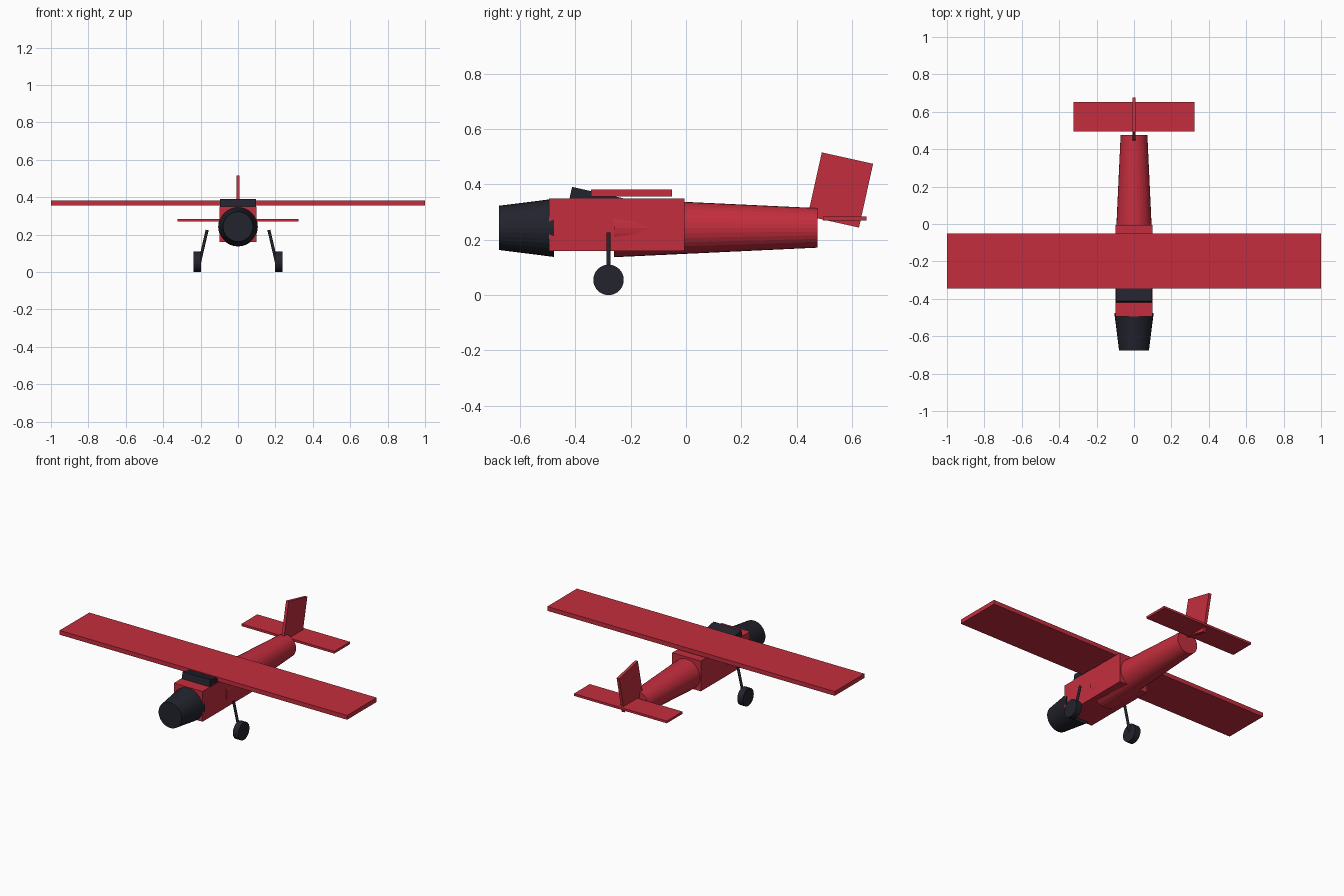
import bpy
from math import radians, pi
from mathutils import Matrix, Vector

cube = bpy.data.objects.get("Cube")
if cube:
    bpy.data.objects.remove(cube, do_unlink=True)


def make_material(name, colour):
    mat = bpy.data.materials.new(name)
    mat.use_nodes = True
    mat.diffuse_color = (*colour, 1)
    mat.node_tree.nodes["Principled BSDF"].inputs["Base Color"].default_value = (*colour, 1)
    return mat


RED = make_material("red paint", (0.55, 0.027, 0.048))
DARK = make_material("dark grey", (0.016, 0.017, 0.026))


def finish(name, mat):
    obj = bpy.context.object
    obj.name = obj.data.name = name
    obj.data.materials.append(mat)
    return obj


def box(name, mat, centre, size, tilt=0):
    """Box with the given full size, tilted about the x axis."""
    bpy.ops.mesh.primitive_cube_add(size=1)
    obj = finish(name, mat)
    obj.data.transform(Matrix.Diagonal((*size, 1)))
    obj.location = centre
    obj.rotation_euler.x = radians(tilt)
    return obj


def tube(name, mat, start, end, r_start, r_end, sides=32):
    """Capped, tapered cylinder between two points."""
    start, end = Vector(start), Vector(end)
    axis = end - start
    bpy.ops.mesh.primitive_cone_add(vertices=sides, radius1=r_start, radius2=r_end,
                                    depth=axis.length)
    obj = finish(name, mat)
    obj.location = (start + end) / 2
    obj.rotation_euler = axis.to_track_quat("Z", "Y").to_euler()
    return obj


# Fuselage: cabin box, engine cowling and tapering tail
AXIS = 0.243
box("cabin", RED, (0, -0.25, 0.255), (0.2, 0.49, 0.19))
tube("engine_cowling", DARK, (0, -0.675, AXIS), (0, -0.477, AXIS), 0.08, 0.105)
tube("tail_boom", RED, (0, -0.26, AXIS), (0, 0.475, AXIS), 0.106, 0.0715)

# Tilted windscreen, mostly sunk into the cabin
box("windscreen", DARK, (0, -0.312, 0.333), (0.194, 0.22, 0.07), -12.5)

# Flying surfaces
box("wing", RED, (0, -0.197, 0.369), (2, 0.294, 0.027))
box("tailplane", RED, (0, 0.574, 0.277), (0.646, 0.157, 0.014))
box("tail_fin", RED, (0, 0.558, 0.38), (0.018, 0.19, 0.236), -12.5)

# Landing gear on both sides
for side, sign in (("left", 1), ("right", -1)):
    tube(side + "_strut", DARK, (sign * 0.165, -0.28, 0.225),
         (sign * 0.207, -0.28, 0.045), 0.008, 0.008, 16)
    tube(side + "_wheel", DARK, (sign * 0.199, -0.28, 0.055),
         (sign * 0.237, -0.28, 0.055), 0.055, 0.055)
